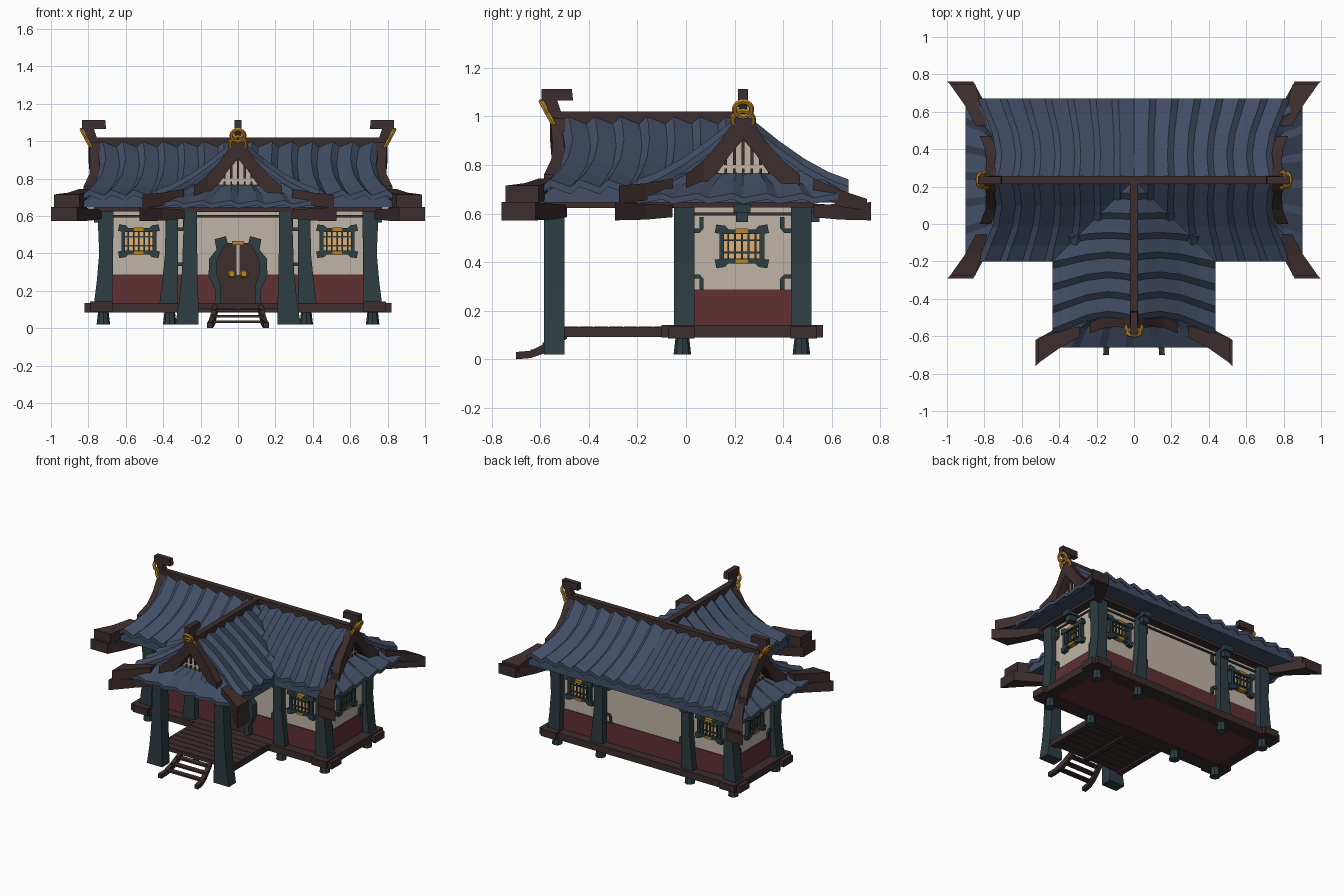
import bpy, bmesh, math
from mathutils import Matrix, Vector

cube = bpy.data.objects.get("Cube")
if cube:
    bpy.data.objects.remove(cube, do_unlink=True)

ID = Matrix.Identity(4)


def material(name, *rgb):
    m = bpy.data.materials.new(name)
    m.use_nodes = True
    m.diffuse_color = (*rgb, 1)
    m.node_tree.nodes["Principled BSDF"].inputs["Base Color"].default_value = (*rgb, 1)
    return m


SLATE = material("slate blue tile", .053, .074, .126)
BROWN = material("dark brown wood", .045, .026, .026)
RED = material("deep red panel", .115, .029, .036)
TEAL = material("dark teal wood", .026, .047, .054)
GOLD = material("gold", .5, .24, .02)
PLASTER = material("beige plaster", .53, .46, .385)
GLOW = material("warm window paper", .75, .45, .17)


# Helpers: every solid is a loft between matching rings of points
def loft(bm, rings, M=ID):
    rows = [[bm.verts.new(M @ Vector(p)) for p in ring] for ring in rings]
    n = len(rows[0])
    for a, b in zip(rows, rows[1:]):
        for i in range(n):
            j = (i + 1) % n
            bm.faces.new((a[i], a[j], b[j], b[i]))
    bm.faces.new(rows[0])
    bm.faces.new(rows[-1])


def prism(bm, pts, y0, y1, M=ID):
    loft(bm, [[(u, y, z) for u, z in pts] for y in (y0, y1)], M)


def box(bm, x0, x1, y0, y1, z0, z1, M=ID):
    prism(bm, [(x0, z0), (x1, z0), (x1, z1), (x0, z1)], y0, y1, M)


def mirrored(pts):
    return pts + [(-u, z) for u, z in reversed(pts)]


def sweep(bm, path, side, M=ID):
    """Path of (x, y, top z, width, height); width lies along side."""
    rings = []
    for x, y, z, w, h in path:
        p, s, d = Vector((x, y, z)), Vector(side) * w / 2, Vector((0, 0, h))
        rings.append([p - s, p + s, p + s - d, p - s - d])
    loft(bm, rings, M)


class Part:
    """Collects geometry in a bmesh and makes one object of it."""
    def __init__(self, name, mat):
        self.name, self.mat = name, mat

    def __enter__(self):
        self.bm = bmesh.new()
        return self.bm

    def __exit__(self, *args):
        bmesh.ops.recalc_face_normals(self.bm, faces=self.bm.faces)
        me = bpy.data.meshes.new(self.name)
        self.bm.to_mesh(me)
        self.bm.free()
        me.materials.append(self.mat)
        bpy.context.collection.objects.link(bpy.data.objects.new(self.name, me))


def place(x, y, degrees):
    return Matrix.Translation((x, y, 0)) @ Matrix.Rotation(math.radians(degrees), 4, "Z")


# Roof wing: ridge runs along local -y, slopes fall to both sides
# Slope rows: distance from ridge, height, half length
SLOPE = [(0, .985, .765), (.06, .94, .748), (.14, .875, .738), (.25, .797, .758),
         (.35, .742, .8), (.435, .71, .835)]


def pleats(a, b, z, thick, tiles, rise):
    """Sawtooth strip section from a to b as (position, z) pairs."""
    step = (b - a) / tiles
    top = []
    for i in range(tiles):
        top += [(a + step * i, z), (a + step * (i + .7), z + rise)]
    top.append((b, z))
    return top + [(p, q - thick) for p, q in reversed(top)]


def wing(label, M, back=0):
    with Part(label + "_roof_tiles", SLATE) as bm:
        for s in (-1, 1):
            loft(bm, [[(s * v, -g, z) for g, z in pleats(0, end, z0, .03, 7, .03)]
                      for v, z0, end in SLOPE], M)
        loft(bm, [[(v, -g, z) for v, z in pleats(-half, half, z0, .025, 6, .018)]
                  for g, half, z0 in ((.7, .24, .77), (.8, .38, .715), (.9, .435, .665))], M)
    with Part(label + "_eave_underside", SLATE) as bm:
        loft(bm, [[(-v, -g, z), (v, -g, z), (v, 0, z), (-v, 0, z)]
                  for g, v, z in ((.87, .43, .645), (.78, .425, .712))], M)
    with Part(label + "_gable_backing", SLATE) as bm:
        prism(bm, mirrored([(v, z) for v, z, end in reversed(SLOPE)] + [(.001, .97)]), -.72, -.69, M)
    with Part(label + "_ridge_beam", BROWN) as bm:
        box(bm, -.022, .022, -.78, 0, .95, 1.02, M)
    # Steep boards on the gable, then wedges that flare out to the corners
    with Part(label + "_gable_boards", BROWN) as bm:
        for s in (-1, 1):
            path = [(0, .77, 1.015, .11), (.05, .765, .962, .115), (.1, .76, .89, .115),
                    (.16, .765, .822, .1), (.235, .795, .76, .08)]
            sweep(bm, [(s * v, -g, z, .06, h) for v, g, z, h in path], (0, 1, 0), M)
    with Part(label + "_corner_beams", BROWN) as bm:
        for s in (-1, 1):
            drop = .055 if s == back else 0
            sweep(bm, [(s * .29, -.815, .745, .06, .05), (s * .4, -.86, .725 - drop / 2, .09, .07),
                       (s * .51, -.915, .715 - drop, .135, .075 - drop / 2)], (0, 1, 0), M)
            sweep(bm, [(s * .29, -.76, .635, .06, .05), (s * .4, -.83, .64, .08, .065),
                       (s * .527, -.93, .647, .14, .075)], (0, 1, 0), M)
    # Gable infill
    with Part(label + "_gable_panel", PLASTER) as bm:
        prism(bm, mirrored([(.14, .765), (.09, .83), (.04, .905), (.001, .95)]), -.735, -.715, M)
    with Part(label + "_gable_lattice", BROWN) as bm:
        for i in range(-2, 3):
            v = i * .036
            box(bm, v - .006, v + .006, -.745, -.734, .8, .93 - abs(v) * 1.2, M)
        for i in range(-3, 4):
            v = i * .036
            box(bm, v - .005, v + .005, -.745, -.734, .765, .785, M)
    # Ridge end post with overhanging cap
    with Part(label + "_ridge_finial", BROWN) as bm:
        R = M @ Matrix.Rotation(math.radians(-90), 4, "Z")
        prism(bm, [(.735, .93), (.785, .93), (.8, 1.01), (.833, 1.08), (.775, 1.08), (.755, 1.02)],
              -.018, .018, R)
        prism(bm, [(.705, 1.065), (.835, 1.065), (.835, 1.113), (.71, 1.113)], -.02, .02, R)
    for i, (g, z, r) in enumerate(((.795, .985, .043), (.82, 1.03, .035))):
        bpy.ops.mesh.primitive_torus_add(major_segments=16, minor_segments=6,
                                         major_radius=r, minor_radius=.011)
        ring = bpy.context.object
        ring.name = f"{label}_gold_ring_{i + 1}"
        ring.matrix_world = (M @ Matrix.Translation((0, -g, z))
                             @ Matrix.Rotation(math.radians(118), 4, "X"))
        ring.data.materials.append(GOLD)


wing("left", place(0, .235, 90), 1)
wing("right", place(0, .235, -90), -1)
wing("porch", place(0, .24, 0))

# Walls
with Part("plaster_walls", PLASTER) as bm:
    box(bm, -.71, .71, 0, .465, .13, .64)
with Part("red_wainscot", RED) as bm:
    box(bm, -.716, .716, -.006, .471, .1, .287)
with Part("red_floor", RED) as bm:
    box(bm, -.7, .7, .02, .46, .09, .12)
with Part("wall_top_trim", BROWN) as bm:
    box(bm, -.718, .718, -.01, .475, .592, .604)
    box(bm, -.77, .77, -.07, .53, .625, .65)
    box(bm, -.3, .3, -.59, 0, .622, .65)

# Base beams
with Part("base_beams", BROWN) as bm:
    for y in (-.02, .485):
        box(bm, -.82, .82, y - .055, y + .055, .085, .135)
    for x in (-.73, .73):
        box(bm, x - .06, x + .06, -.1, .565, .09, .142)

# Columns, slightly flared at the foot, and feet below the base
def column(bm, x, y, levels):
    s = 1 if x > 0 else -1
    loft(bm, [[(s * a, y - .042, z), (s * b, y - .042, z), (s * b, y + .042, z),
               (s * a, y + .042, z)] for z, a, b in levels])


with Part("wall_columns", TEAL) as bm:
    for s in (-1, 1):
        for y in (-.008, .475):
            column(bm, s, y, [(.13, .67, .77), (.25, .67, .755), (.4, .668, .742), (.63, .665, .752)])
            column(bm, s, y, [(.13, .32, .42), (.25, .32, .405), (.4, .32, .39), (.63, .32, .387)])
with Part("porch_columns", TEAL) as bm:
    for s in (-1, 1):
        column(bm, s, -.543, [(.02, .21, .335), (.15, .212, .315), (.3, .217, .3), (.63, .22, .288)])
with Part("column_feet", TEAL) as bm:
    for x in (-.72, -.365, .365, .72):
        for y in (-.015, .475):
            bmesh.ops.create_cone(bm, cap_ends=True, segments=8, radius1=.036, radius2=.028,
                                  depth=.07, matrix=Matrix.Translation((x, y, .055)))


# Lattice windows with flared frames
def window(label, M):
    with Part(label + "_window_paper", GLOW) as bm:
        box(bm, -.08, .08, -.008, .005, -.06, .06, M)
    with Part(label + "_window_frame", TEAL) as bm:
        rail = mirrored([(.112, .055), (.105, .09), (.07, .085), (.055, .07)])
        for s in (-1, 1):
            prism(bm, [(u, s * z) for u, z in rail + [(-.075, .05), (.075, .05)]], -.03, 0, M)
            box(bm, s * .083 - .01, s * .083 + .01, -.028, 0, -.06, .06, M)
        for i in range(-2, 3):
            box(bm, i * .028 - .004, i * .028 + .004, -.018, 0, -.055, .055, M)
        for z in (-.025, .025):
            box(bm, -.08, .08, -.016, 0, z - .004, z + .004, M)
    with Part(label + "_window_clips", GOLD) as bm:
        for z in (-.064, .064):
            box(bm, -.026, .026, -.034, 0, z - .009, z + .009, M)


def wall_brackets(label, half, M):
    """L-shaped plates in the corners of one wall bay."""
    with Part(label + "_corner_brackets", TEAL) as bm:
        hook = [(0, 0), (.03, 0), (.047, .018), (.047, .065), (.03, .065), (.03, .018), (0, .018)]
        for s in (-1, 1):
            for z, t in ((.52, 1), (.35, -1)):
                prism(bm, [(s * (half - u), z + t * w) for u, w in hook], -.014, 0, M)


UP = Matrix.Translation((0, 0, .465))
for s, label in ((1, "left"), (-1, "right")):
    window(label + "_front", place(s * .53, 0, 0) @ UP)
    window(label + "_back", place(s * .53, .465, 180) @ UP)
    side = place(s * .71, .23, s * 90)
    window(label + "_side", side @ UP)
    wall_brackets(label + "_side", .205, side)
wall_brackets("front", .325, ID)
wall_brackets("back", .325, place(0, .465, 180))

# Eave brackets
with Part("eave_brackets", TEAL) as bm:
    for M in (place(.71, .23, 90), place(-.71, .23, -90),
              place(.355, .49, 180), place(-.355, .49, 180)):
        box(bm, -.025, .025, -.06, 0, .565, .61, M)
        box(bm, -.035, .035, -.08, 0, .605, .64, M)

# Double door
with Part("double_door", BROWN) as bm:
    leaf = [(0, .135), (.1, .135), (.1, .22), (.13, .29), (.13, .36), (.09, .43), (.08, .455), (0, .455)]
    for s in (-1, 1):
        prism(bm, [(s * u, z) for u, z in leaf], -.025, 0)
with Part("door_frame", TEAL) as bm:
    jamb = [(.09, .135), (.125, .135), (.12, .2), (.157, .28), (.155, .37), (.115, .42),
            (.125, .475), (.065, .492), (.055, .455), (.08, .43), (.113, .36), (.113, .29), (.09, .22)]
    for s in (-1, 1):
        prism(bm, [(s * u, z) for u, z in jamb], -.05, 0)
with Part("door_gap_strip", PLASTER) as bm:
    box(bm, -.008, .008, -.03, -.02, .285, .45)
with Part("door_fittings", GOLD) as bm:
    box(bm, -.032, .032, -.04, 0, .445, .465)
    for x in (-.032, .032):
        bmesh.ops.create_cone(bm, cap_ends=True, segments=10, radius1=.022, radius2=.015, depth=.02,
                              matrix=Matrix.Translation((x, -.034, .29))
                              @ Matrix.Rotation(math.radians(90), 4, "X"))

# Porch deck
with Part("porch_deck", BROWN) as bm:
    for i in range(7):
        y = -.5 + i * .061
        box(bm, -.3, .3, y, y + .057, .105, .135)
    for x in (-.288, 0, .288):
        box(bm, x - .02, x + .02, -.5, -.06, .092, .132)

# Steps with curved stringers
with Part("porch_steps", BROWN) as bm:
    for s in (-1, 1):
        sweep(bm, [(s * .15, -.7, .03, .03, .03), (s * .145, -.64, .035, .03, .03),
                   (s * .135, -.58, .065, .028, .04), (s * .12, -.49, .13, .025, .045)], (1, 0, 0))
    for i in range(3):
        y, z = -.62 + i * .05, .04 + i * .03
        box(bm, -.14 + i * .005, .14 - i * .005, y - .02, y + .02, z - .012, z)
